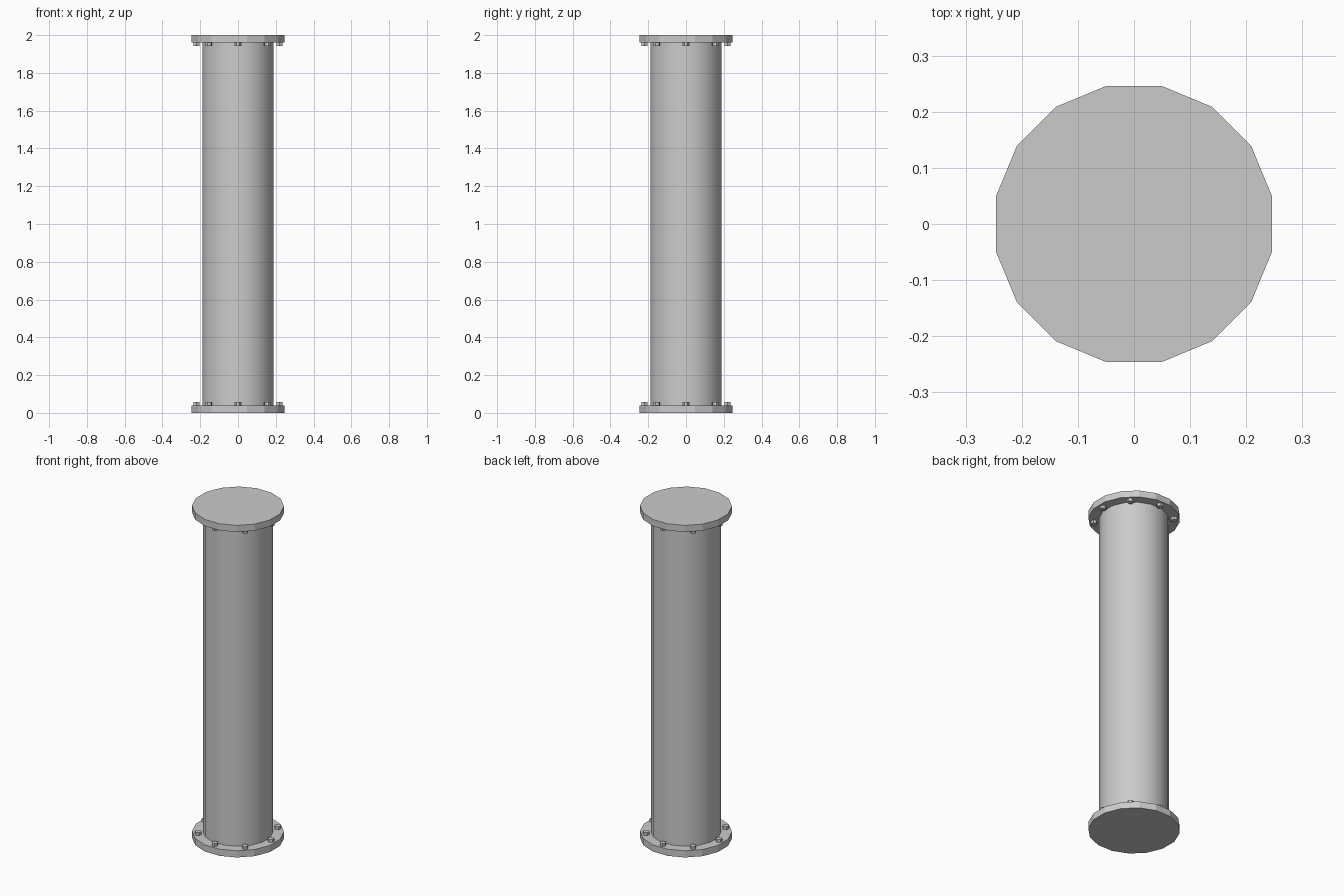
import bpy
from math import pi, cos, sin, radians

if "Cube" in bpy.data.objects:
    bpy.data.objects.remove(bpy.data.objects["Cube"], do_unlink=True)

HEIGHT = 2.0
FLANGE = 0.04
BOLT_H = 0.018

steel = bpy.data.materials.new("grey_steel")
steel.use_nodes = True
GREY = (0.6, 0.6, 0.6, 1)
steel.diffuse_color = GREY
steel.node_tree.nodes["Principled BSDF"].inputs["Base Color"].default_value = GREY


def cylinder(name, sides, radius, z0, z1, x=0, y=0, turn=0.0, smooth=False):
    """Upright prism from z0 to z1."""
    bpy.ops.mesh.primitive_cylinder_add(
        vertices=sides, radius=radius, depth=z1 - z0,
        location=(x, y, (z0 + z1) / 2), rotation=(0, 0, turn))
    obj = bpy.context.object
    obj.name = name
    obj.data.materials.append(steel)
    if smooth:
        bpy.ops.object.shade_smooth_by_angle(angle=radians(40))
    return obj


# Pipe body between the flanges
cylinder("pipe", 16, 0.192, FLANGE, HEIGHT - FLANGE, turn=pi / 16, smooth=True)

# End flanges, each with a ring of hexagonal bolts on its inner face
for end, base, bolt_z in (("bottom", 0, FLANGE),
                          ("top", HEIGHT - FLANGE, HEIGHT - FLANGE - BOLT_H)):
    cylinder(end + "_flange", 16, 0.251, base, base + FLANGE, turn=pi / 16)
    for i in range(8):
        a = i * pi / 4
        cylinder(f"{end}_bolt_{i + 1}", 6, 0.018, bolt_z, bolt_z + BOLT_H,
                 0.22 * cos(a), 0.22 * sin(a), turn=a)
